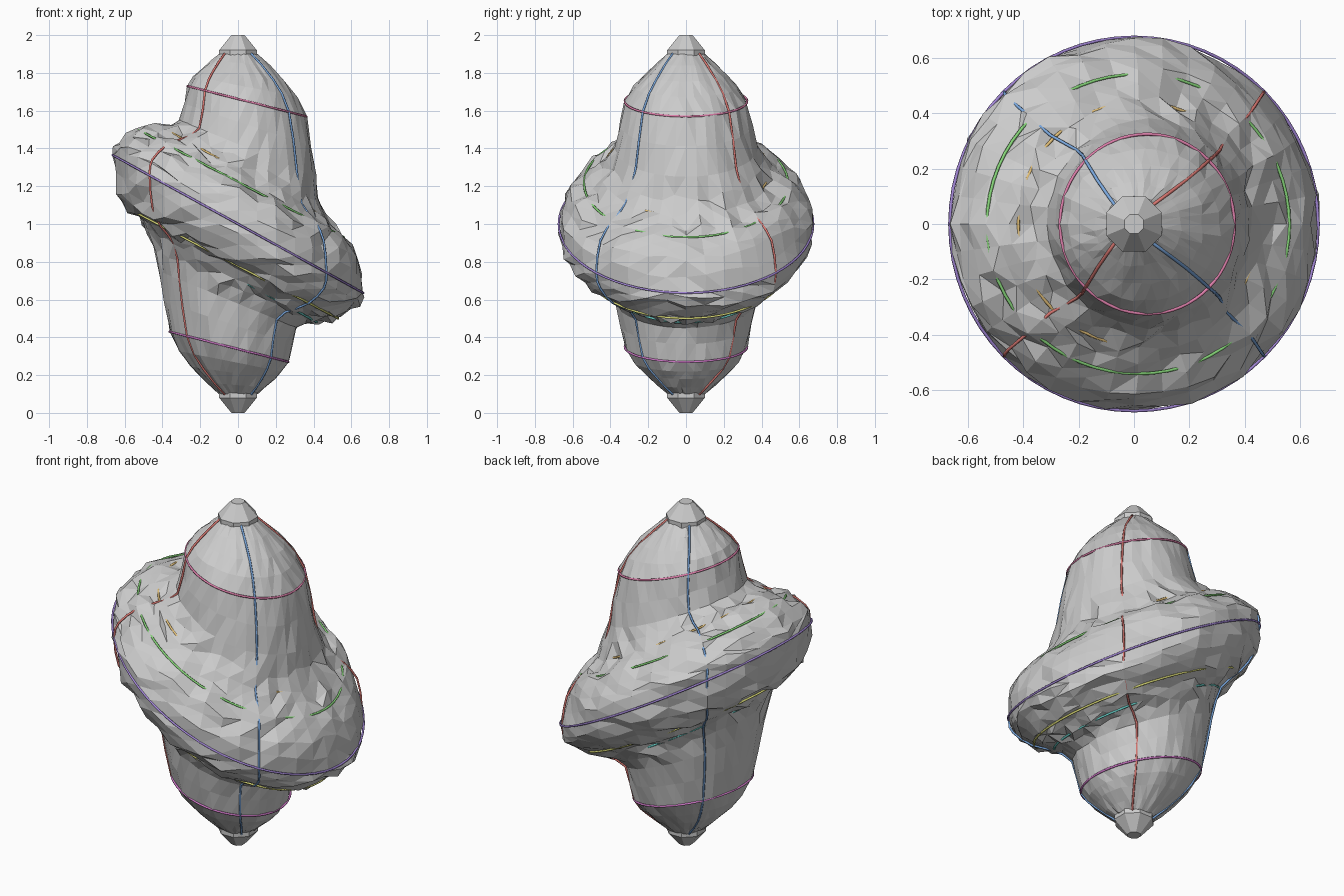
import bpy, bmesh, math, random
from mathutils import Vector

if "Cube" in bpy.data.objects:
    bpy.data.objects.remove(bpy.data.objects["Cube"])

random.seed(4)
SEG = 40

# tilted rings from top to middle: left x, left z, right x, right z, half depth
top = [
    (-.10, 1.90, .10, 1.90, .10),
    (-.195, 1.82, .25, 1.755, .22),
    (-.265, 1.73, .36, 1.57, .322),
    (-.31, 1.55, .415, 1.25, .375),
    (-.43, 1.52, .465, 1.04, .45),
    (-.54, 1.50, .57, .93, .55),
    (-.64, 1.43, .64, .82, .64),
]
middle = (-.66, 1.365, .66, .635, .67)


def flip(r):
    """Half turn about the y axis through z = 1."""
    return (-r[2], 2 - r[3], -r[0], 2 - r[1], r[4])


rings = top + [middle] + [flip(r) for r in reversed(top)]

# rounded in-between rings
fine = []
for i in range(len(rings) - 1):
    a, b, c = rings[max(i - 1, 0)], rings[i], rings[i + 1]
    d = rings[min(i + 2, len(rings) - 1)]
    fine.append(b)
    fine.append(tuple((9 * (q + r) - p - s) / 16 for p, q, r, s in zip(a, b, c, d)))
fine.append(rings[-1])


def ring_point(r, a, grow=0.0):
    xl, zl, xr, zr, ry = r
    t = (1 + math.cos(a)) / 2
    return Vector((xl + (xr - xl) * t + grow * math.cos(a),
                   (ry + grow) * math.sin(a), zl + (zr - zl) * t))


def loft(name, rows, triangulate=False):
    n = len(rows[0])
    verts = [p for row in rows for p in row]
    faces = []
    for i in range(len(rows) - 1):
        for j in range(n):
            k = (j + 1) % n
            faces.append((i * n + j, (i + 1) * n + j, (i + 1) * n + k, i * n + k))
    faces.append(tuple(range(n)))
    faces.append(tuple(range(len(verts) - 1, len(verts) - 1 - n, -1)))
    me = bpy.data.meshes.new(name)
    me.from_pydata(verts, [], faces)
    bm = bmesh.new()
    bm.from_mesh(me)
    if triangulate:
        bmesh.ops.triangulate(bm, faces=bm.faces[:])
    bmesh.ops.recalc_face_normals(bm, faces=bm.faces[:])
    bm.to_mesh(me)
    bm.free()
    bpy.context.collection.objects.link(bpy.data.objects.new(name, me))


def tube(name, pts, color):
    cu = bpy.data.curves.new(name, 'CURVE')
    cu.dimensions = '3D'
    cu.bevel_depth = .006
    cu.bevel_resolution = 1
    sp = cu.splines.new('POLY')
    sp.points.add(len(pts) - 1)
    for p, co in zip(sp.points, pts):
        p.co = (*co, 1)
    sp.use_cyclic_u = True
    mat = bpy.data.materials.new(name)
    mat.diffuse_color = (*color, 1)
    mat.use_nodes = True
    mat.node_tree.nodes["Principled BSDF"].inputs["Base Color"].default_value = mat.diffuse_color
    cu.materials.append(mat)
    bpy.context.collection.objects.link(bpy.data.objects.new(name, cu))


# faceted body, rough on the tilted bulge
rows = []
for i, r in enumerate(fine):
    rough = 7 <= i <= len(fine) - 8
    amp = .02 if rough else .007
    if i == len(fine) // 2:
        amp = .008
    row = []
    for j in range(SEG):
        p = ring_point(r, 2 * math.pi * j / SEG, random.uniform(-amp, amp))
        if rough:
            p.z += random.uniform(-amp, amp)
        row.append(p)
    rows.append(row)
loft("body", rows, True)

# eight-sided tips
for name, s in (("top_tip", 1), ("bottom_tip", -1)):
    prof = [(.035, 1.0), (.1, .92), (.1, .885), (.06, .86)]
    cap = [[(r * math.cos(math.pi / 4 * (j + .5)) * 1.08,
             s * r * math.sin(math.pi / 4 * (j + .5)) * 1.08, 1 + s * z)
            for j in range(8)] for r, z in prof]
    loft(name, cap)

# coloured lines around the tilted rings, the inner ones partly sunk
bands = [
    ("upper_band", top[2], .002, (.75, .22, .42)),
    ("orange_band", top[4], -.012, (.8, .55, .2)),
    ("green_band", top[5], -.01, (.25, .7, .2)),
    ("middle_band", middle, .004, (.38, .25, .7)),
    ("yellow_band", flip(top[5]), -.01, (.75, .75, .2)),
    ("cyan_band", flip(top[4]), -.012, (.15, .65, .6)),
    ("lower_band", flip(top[2]), .002, (.65, .2, .6)),
]
for name, r, grow, color in bands:
    tube(name, [ring_point(r, 2 * math.pi * j / 64, grow) for j in range(64)], color)

# two crossing loops running from tip to tip
for name, a, color in (("red_loop", math.pi / 4, (.75, .2, .18)),
                       ("blue_loop", -math.pi / 4, (.2, .4, .75))):
    down = [ring_point(r, a, .002) for r in fine]
    up = [ring_point(r, a + math.pi, .002) for r in reversed(fine)]
    tube(name, down + up, color)
